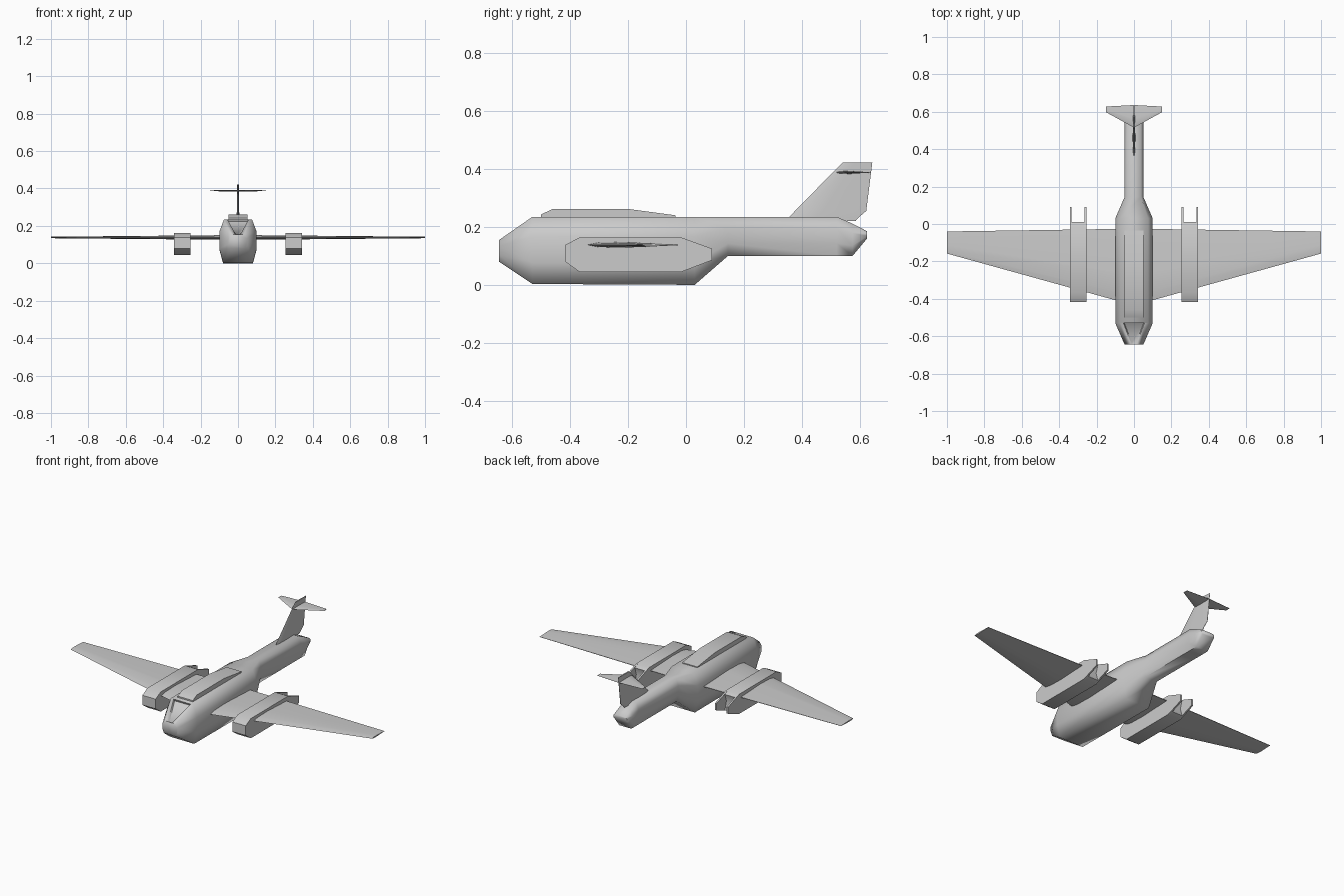
import bpy, bmesh, math
from mathutils import Vector

if "Cube" in bpy.data.objects:
    bpy.data.objects.remove(bpy.data.objects["Cube"])


def finish(name, bm, angle):
    """Turn a bmesh into a named, smooth-by-angle object."""
    bmesh.ops.recalc_face_normals(bm, faces=bm.faces)
    mesh = bpy.data.meshes.new(name)
    bm.to_mesh(mesh)
    bm.free()
    obj = bpy.data.objects.new(name, mesh)
    bpy.context.collection.objects.link(obj)
    bpy.ops.object.select_all(action='DESELECT')
    obj.select_set(True)
    bpy.context.view_layer.objects.active = obj
    bpy.ops.object.shade_smooth_by_angle(angle=math.radians(angle))
    return obj


def loft(rings):
    """Skin a list of closed rings and cap both ends."""
    bm = bmesh.new()
    rows = [[bm.verts.new(p) for p in ring] for ring in rings]
    n = len(rows[0])
    for a, b in zip(rows, rows[1:]):
        for i in range(n):
            j = (i + 1) % n
            bm.faces.new((a[i], a[j], b[j], b[i]))
    bm.faces.new(rows[0])
    bm.faces.new(rows[-1][::-1])
    return bm


def prism(name, profile, x0, x1, angle=30, mirror=False):
    """Extrude a side (y, z) profile across x."""
    obj = finish(name, loft([[(x, y, z) for y, z in profile] for x in (x0, x1)]), angle)
    if mirror:
        obj.modifiers.new("mirror", 'MIRROR')
    return obj


def foil(lead, trail, half):
    """Thin aerofoil outline as (chord position, thickness offset)."""
    c = trail - lead
    return [(lead, 0), (lead + .12 * c, half * .75), (lead + .4 * c, half),
            (trail, half * .15), (trail, -half * .15),
            (lead + .4 * c, -half), (lead + .12 * c, -half * .75)]


# Fuselage: octagonal stations (y, bottom, top, half width)
stations = [(-.645, .08, .155, .05), (-.53, .003, .235, .1), (.03, .0, .235, .1),
            (.145, .1, .235, .05), (.52, .1, .235, .05), (.575, .1, .211, .05),
            (.625, .16, .185, .045)]
rings = []
for y, b, t, w in stations:
    h = t - b
    half = [(.75 * w, t), (w, b + .71 * h), (w, b + .32 * h), (.8 * w, b)]
    rings.append([(x, y, z) for x, z in half] + [(-x, y, z) for x, z in half[::-1]])
bm = loft(rings)

# Windscreen: sunken wedge in the sloping nose panel
target = Vector((0, -.5875, .195))
pane = min(bm.faces, key=lambda f: (f.calc_center_median() - target).length)
bmesh.ops.inset_region(bm, faces=[pane], thickness=.022)
for v in pane.verts:
    v.co.x *= .35 if v.co.z < .195 else .75
bmesh.ops.recalc_face_normals(bm, faces=bm.faces)
bmesh.ops.inset_region(bm, faces=[pane], thickness=.004, depth=-.012)
finish("fuselage", bm, 75)

# Raised fairing on the back
prism("dorsal_fairing", [(-.5, .22), (-.5, .243), (-.46, .262), (-.2, .262),
                         (-.036, .24), (-.036, .22)], -.05, .05)


def surface(name, root, tip, span, z, half_root, half_tip):
    """Full-span horizontal surface from root and tip chords."""
    sections = [(-span, tip, half_tip), (0, root, half_root), (span, tip, half_tip)]
    finish(name, loft([[(x, y, z + d) for y, d in foil(*chord, h)]
                       for x, chord, h in sections]), 40)


surface("wing", (-.435, -.025), (-.158, -.04), 1.0, .138, .013, .004)
surface("tailplane", (.515, .636), (.598, .628), .15, .388, .005, .002)

# Fin
fin = [(.22, .34, .585, .007), (.232, .355, .595, .007),
       (.255, .376, .622, .007), (.422, .54, .643, .004)]
finish("tail_fin", loft([[(d, y, z) for y, d in foil(lead, trail, h)]
                         for z, lead, trail, h in fin]), 40)

# Engine nacelles: solid core with two side plates running aft
prism("engine_nacelle", [(-.417, .08), (-.417, .138), (-.368, .163), (-.015, .163),
                         (.01, .15), (-.005, .105), (.01, .055), (-.015, .045),
                         (-.368, .045)], .255, .343, 50, True)
for label, x in (("inner", .255), ("outer", .333)):
    prism(f"exhaust_plate_{label}", [(-.015, .045), (.09, .085), (.09, .125),
                                     (-.015, .163)], x, x + .01, 30, True)
